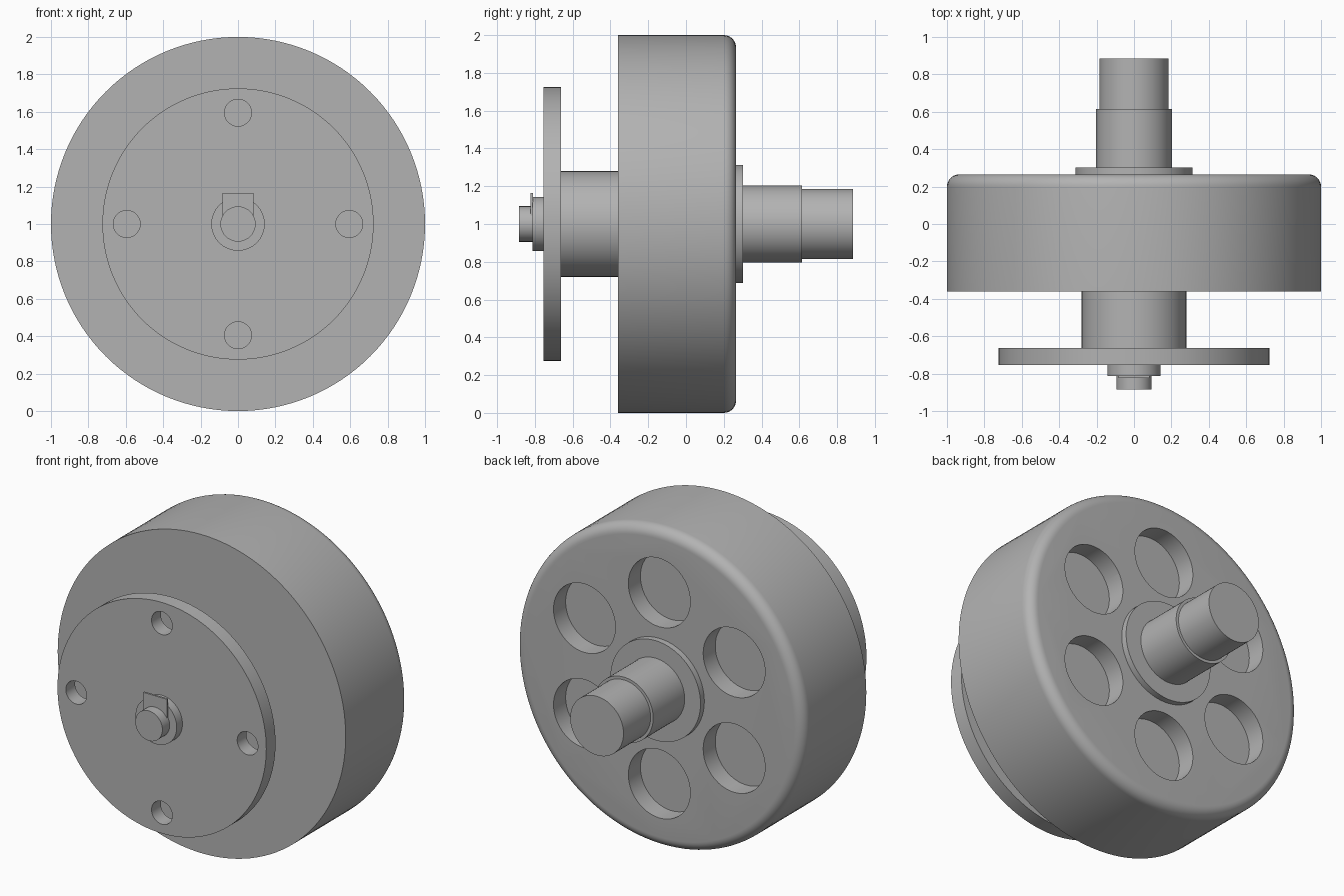
import bpy, bmesh
from math import radians, sin, cos, tau
from mathutils import Matrix, Vector

if "Cube" in bpy.data.objects:
    bpy.data.objects.remove(bpy.data.objects["Cube"])

steel = bpy.data.materials.new("grey steel")
steel.use_nodes = True
grey = (0.45, 0.45, 0.45, 1)
steel.diffuse_color = grey
steel.node_tree.nodes["Principled BSDF"].inputs["Base Color"].default_value = grey

AXIS_Z = 1.0


def finish(name, bm):
    mesh = bpy.data.meshes.new(name)
    bm.to_mesh(mesh)
    bm.free()
    mesh.materials.append(steel)
    obj = bpy.data.objects.new(name, mesh)
    bpy.context.collection.objects.link(obj)
    return obj


def select(obj):
    bpy.ops.object.select_all(action="DESELECT")
    obj.select_set(True)
    bpy.context.view_layer.objects.active = obj


def smooth(obj):
    select(obj)
    bpy.ops.object.shade_smooth_by_angle(angle=radians(30))


def disc(name, radius, y0, y1, x=0.0, z=AXIS_Z, segments=64, round_back=0.0):
    """Cylinder along y, optionally with a rounded back rim."""
    bm = bmesh.new()
    place = Matrix.Translation((x, (y0 + y1) / 2, z)) @ Matrix.Rotation(radians(90), 4, "X")
    bmesh.ops.create_cone(bm, cap_ends=True, segments=segments, radius1=radius,
                          radius2=radius, depth=y1 - y0, matrix=place)
    if round_back:
        rim = [e for e in bm.edges if all(v.co.y > y1 - 0.001 for v in e.verts)]
        bmesh.ops.bevel(bm, geom=rim, offset=round_back, segments=8,
                        profile=0.5, affect="EDGES")
    return finish(name, bm)


def drill(obj, count, ring, radius, y0, y1):
    """Cut a ring of round holes, the first one at the top."""
    for i in range(count):
        a = tau * i / count
        cutter = disc("hole_cutter", radius, y0, y1, ring * sin(a),
                      AXIS_Z + ring * cos(a), 48)
        cutter.hide_render = True
        select(obj)
        mod = obj.modifiers.new("hole", "BOOLEAN")
        mod.operation, mod.solver, mod.object = "DIFFERENCE", "EXACT", cutter
        bpy.ops.object.modifier_apply(modifier=mod.name)
        bpy.data.objects.remove(cutter)


# Drum with rounded back rim and six pockets
drum = disc("drum", 1.0, -0.36, 0.265, segments=128, round_back=0.065)
drill(drum, 6, 0.6, 0.215, 0.145, 0.4)
smooth(drum)

# Front flange with four bolt holes
flange = disc("front_flange", 0.725, -0.755, -0.663, segments=128)
drill(flange, 4, 0.595, 0.072, -0.9, -0.5)
smooth(flange)

# Stepped shaft and collars
for name, radius, y0, y1 in (
    ("front_hub", 0.28, -0.663, -0.36),
    ("front_collar", 0.143, -0.812, -0.755),
    ("front_pin", 0.094, -0.884, -0.812),
    ("back_collar", 0.313, 0.265, 0.303),
    ("back_shaft", 0.203, 0.303, 0.615),
    ("back_shaft_end", 0.185, 0.615, 0.884),
):
    smooth(disc(name, radius, y0, y1))

# Key tab standing up beside the pin
bm = bmesh.new()
low, high = Vector((-0.082, -0.823, 1.0)), Vector((0.082, -0.811, 1.165))
size = high - low
bmesh.ops.create_cube(bm, size=1, matrix=Matrix.Translation((low + high) / 2)
                      @ Matrix.Diagonal((*size, 1)))
finish("key_tab", bm)
